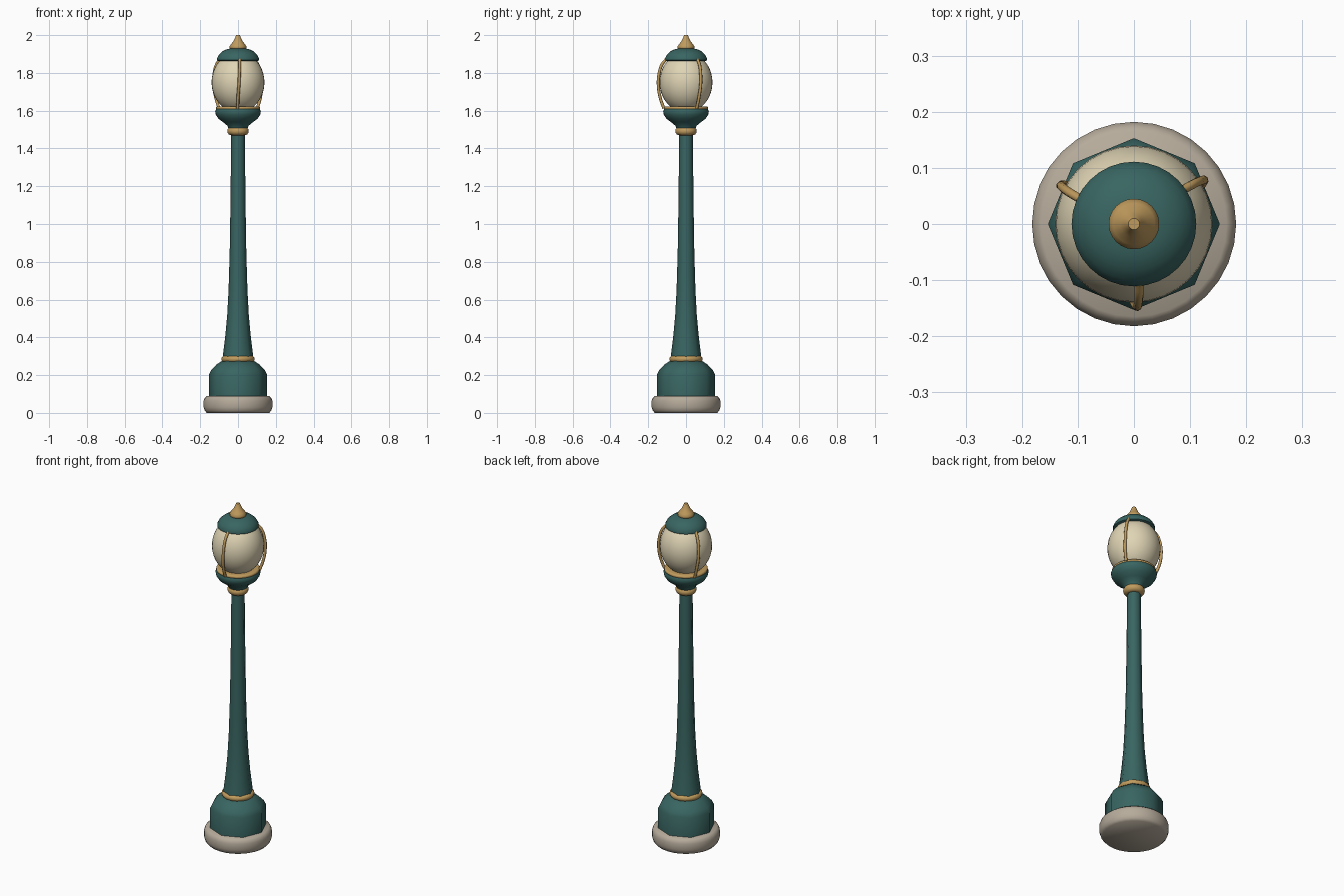
import bpy
import bmesh
from math import cos, sin, pi, radians

cube = bpy.data.objects.get("Cube")
if cube:
    bpy.data.objects.remove(cube, do_unlink=True)


def material(name, rgb):
    m = bpy.data.materials.new(name)
    m.use_nodes = True
    m.diffuse_color = (*rgb, 1)
    m.node_tree.nodes["Principled BSDF"].inputs["Base Color"].default_value = (*rgb, 1)
    return m


green = material("dark green paint", (0.04, 0.13, 0.12))
gold = material("aged gold", (0.53, 0.33, 0.11))
cream = material("cream glass", (0.74, 0.66, 0.46))
stone = material("pale stone", (0.47, 0.41, 0.33))


def smooth(ob, angle=50):
    bpy.ops.object.select_all(action='DESELECT')
    ob.select_set(True)
    bpy.context.view_layer.objects.active = ob
    bpy.ops.object.shade_smooth_by_angle(angle=radians(angle))


def lathe(name, profile, mat, sides=32):
    """Turn a bottom-to-top (radius, height) profile around z, with closed ends."""
    bm = bmesh.new()
    rings = [[bm.verts.new((r * cos(2 * pi * i / sides), r * sin(2 * pi * i / sides), z))
              for i in range(sides)] for r, z in profile]
    for low, high in zip(rings, rings[1:]):
        for i in range(sides):
            j = (i + 1) % sides
            bm.faces.new((low[i], low[j], high[j], high[i]))
    bm.faces.new(rings[0][::-1])
    bm.faces.new(rings[-1])
    me = bpy.data.meshes.new(name)
    bm.to_mesh(me)
    bm.free()
    me.materials.append(mat)
    ob = bpy.data.objects.new(name, me)
    bpy.context.collection.objects.link(ob)
    smooth(ob)
    return ob


def band(name, radius, z, height, mat):
    """Rounded ring moulding centred on height z."""
    h = height / 2
    steps = [-pi / 2 + pi * k / 8 for k in range(9)]
    return lathe(name, [(radius - h + h * cos(a), z + h * sin(a)) for a in steps], mat)


# Stone plinth and octagonal pedestal
lathe("plinth", [(0.165, 0), (0.176, 0.012), (0.182, 0.03), (0.182, 0.065),
                 (0.176, 0.08), (0.165, 0.09)], stone)
lathe("pedestal", [(0.153, 0.08), (0.153, 0.205), (0.14, 0.23), (0.115, 0.255),
                   (0.085, 0.275)], green, 8)
band("pedestal_ring", 0.088, 0.285, 0.034, gold)

# Tapering column
lathe("column", [(0.083, 0.28), (0.078, 0.32), (0.067, 0.41), (0.057, 0.52),
                 (0.05, 0.65), (0.044, 0.85), (0.04, 1.1), (0.036, 1.48)], green, 8)
band("column_collar", 0.057, 1.492, 0.045, gold)

# Cup carrying the globe
lathe("globe_cup", [(0.05, 1.505), (0.056, 1.52), (0.08, 1.54), (0.104, 1.558),
                    (0.118, 1.58), (0.121, 1.598), (0.116, 1.608)], green)
band("cup_ring", 0.117, 1.613, 0.02, gold)

# Glass globe, slightly taller than wide
bpy.ops.mesh.primitive_uv_sphere_add(segments=32, ring_count=20, radius=0.14, location=(0, 0, 1.75))
globe = bpy.context.object
globe.name = "globe"
globe.scale.z = 1.14
globe.data.materials.append(cream)
smooth(globe)

# Cap and finial
lathe("cap", [(0.1, 1.862), (0.111, 1.867), (0.111, 1.878), (0.1, 1.898),
              (0.082, 1.914), (0.06, 1.925), (0.035, 1.93)], green)
lathe("finial", [(0.036, 1.922), (0.044, 1.93), (0.045, 1.94), (0.037, 1.952),
                 (0.024, 1.968), (0.016, 1.985), (0.01, 2.0)], gold, 24)

# Three bowed guard rods, each with a slight twist: (radius, height, twist)
path = [(0.117, 1.612, -1), (0.137, 1.67, 0), (0.147, 1.74, 2),
        (0.142, 1.8, 3), (0.127, 1.845, 4), (0.105, 1.872, 5)]
for label, heading in (("front", -90), ("back_left", 30), ("back_right", 150)):
    curve = bpy.data.curves.new("guard_rod_" + label, 'CURVE')
    curve.dimensions = '3D'
    curve.bevel_depth = 0.008
    curve.bevel_resolution = 2
    curve.use_fill_caps = True
    curve.resolution_u = 4
    spline = curve.splines.new('BEZIER')
    spline.bezier_points.add(len(path) - 1)
    for point, (r, z, twist) in zip(spline.bezier_points, path):
        a = radians(heading + twist)
        point.co = (r * cos(a), r * sin(a), z)
        point.handle_left_type = point.handle_right_type = 'AUTO'
    curve.materials.append(gold)
    rod = bpy.data.objects.new("guard_rod_" + label, curve)
    bpy.context.collection.objects.link(rod)
